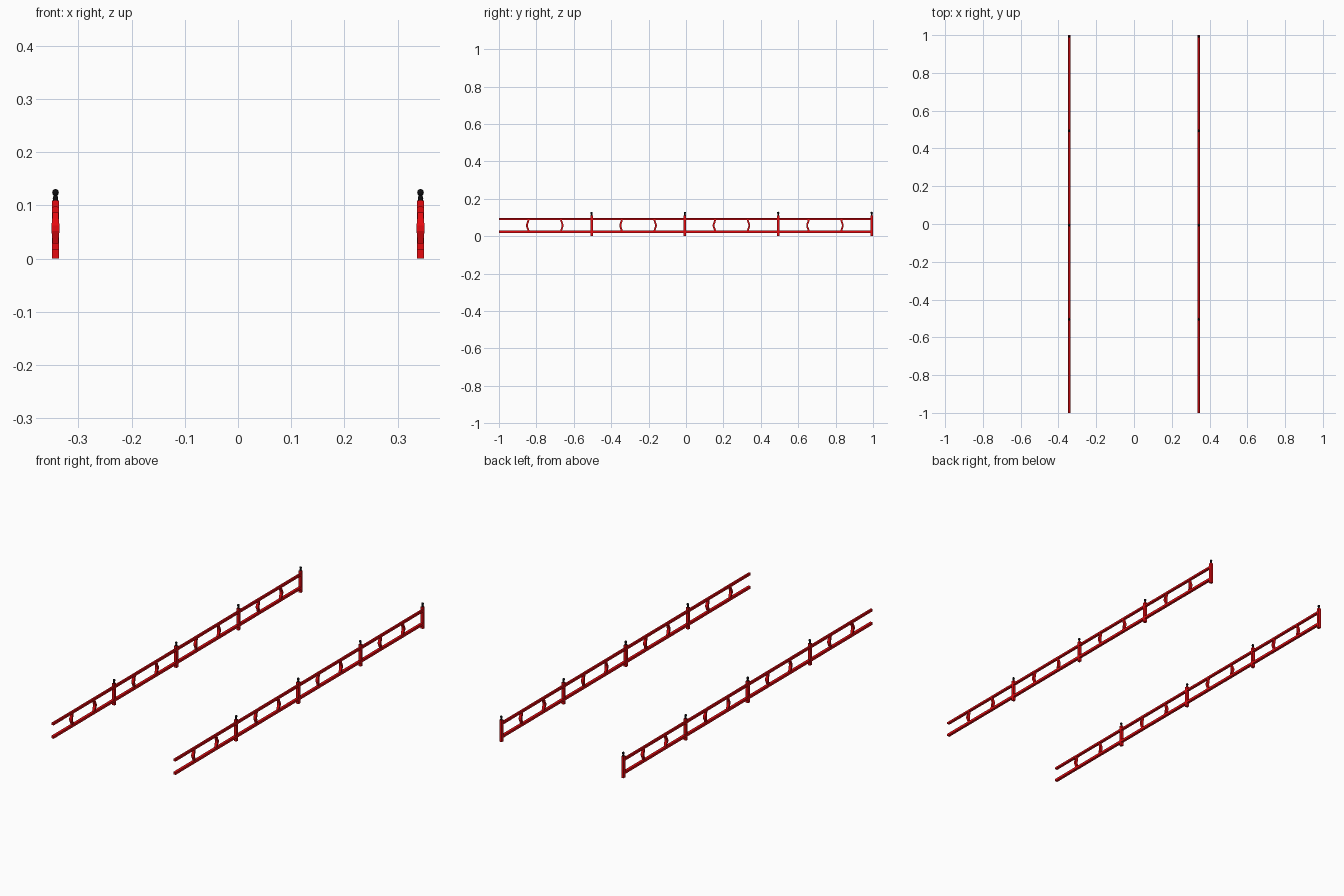
import bpy, bmesh, math
from mathutils import Matrix

if "Cube" in bpy.data.objects:
    bpy.data.objects.remove(bpy.data.objects["Cube"])


def mat(name, c):
    m = bpy.data.materials.new(name)
    m.diffuse_color = (*c, 1)
    m.use_nodes = True
    m.node_tree.nodes["Principled BSDF"].inputs["Base Color"].default_value = m.diffuse_color
    return m


RED = mat("red_paint", (0.8, 0.003, 0.005))
BLACK = mat("black_cap", (0.004, 0.004, 0.005))
X = 0.343
POSTS = [-0.505, -0.006, 0.493, 0.993]


def finish(name, bm, material, smooth=False):
    bmesh.ops.recalc_face_normals(bm, faces=bm.faces)
    me = bpy.data.meshes.new(name)
    bm.to_mesh(me)
    bm.free()
    me.materials.append(material)
    ob = bpy.data.objects.new(name, me)
    bpy.context.collection.objects.link(ob)
    if smooth:
        bpy.context.view_layer.objects.active = ob
        ob.select_set(True)
        bpy.ops.object.shade_smooth_by_angle(angle=math.radians(40))
        ob.select_set(False)


def box(bm, centre, size):
    m = Matrix.Translation(centre) @ Matrix.Diagonal((*size, 1))
    bmesh.ops.create_cube(bm, size=1, matrix=m)


def skin(bm, rings):
    # join rings of points into a capped solid
    rings = [[bm.verts.new(p) for p in ring] for ring in rings]
    n = len(rings[0])
    for a, b in zip(rings, rings[1:]):
        for i in range(n):
            j = (i + 1) % n
            bm.faces.new((a[i], a[j], b[j], b[i]))
    bm.faces.new(rings[0])
    bm.faces.new(rings[-1])


def lathe(bm, profile, x, y, n=16):
    # revolve (radius, z) pairs about a vertical axis
    skin(bm, [[(x + r * math.cos(2 * math.pi * i / n),
                y + r * math.sin(2 * math.pi * i / n), z) for i in range(n)]
              for r, z in profile])


def baluster(bm, x, y, s):
    # square bar bowed along the rail, s gives the bow direction
    path = [(0, 0.026, 0.006), (0.004, 0.038, 0.006), (0.009, 0.052, 0.0075),
            (0.009, 0.062, 0.0075), (0.004, 0.076, 0.006), (0, 0.090, 0.006)]
    skin(bm, [[(x + a * w, y + s * d + b * 0.005, z)
               for a, b in ((-1, -1), (1, -1), (1, 1), (-1, 1))] for d, z, w in path])


for side, x in (("left", -X), ("right", X)):
    # square rails running the whole length
    bm = bmesh.new()
    box(bm, (x, -0.002, 0.0915), (0.0135, 1.996, 0.012))
    bmesh.ops.bevel(bm, geom=[e for e in bm.edges
                              if all(v.co.z > 0.0915 for v in e.verts)
                              and abs(e.verts[0].co.y - e.verts[1].co.y) > 1],
                    offset=0.003, segments=1, affect='EDGES')
    finish(f"{side}_top_rail", bm, RED)
    bm = bmesh.new()
    box(bm, (x, -0.002, 0.0235), (0.0135, 1.996, 0.012))
    finish(f"{side}_bottom_rail", bm, RED)

    # square posts
    bm = bmesh.new()
    for y in POSTS:
        box(bm, (x, y, 0.0548), (0.0138, 0.0135, 0.1096))
    finish(f"{side}_posts", bm, RED)

    # black finials: collar, neck and ball
    bm = bmesh.new()
    for y in POSTS:
        lathe(bm, [(0.005, 0.109), (0.0052, 0.114), (0.0042, 0.117), (0.0036, 0.1185),
                   (0.0055, 0.121), (0.0062, 0.1245), (0.0052, 0.128),
                   (0.003, 0.130), (0.0005, 0.1305)], x, y)
    finish(f"{side}_finials", bm, BLACK, True)

    # bowed balusters, a pair in each bay
    bm = bmesh.new()
    for y in POSTS:
        baluster(bm, x, y - 0.336, -1)
        baluster(bm, x, y - 0.164, 1)
    finish(f"{side}_balusters", bm, RED)
